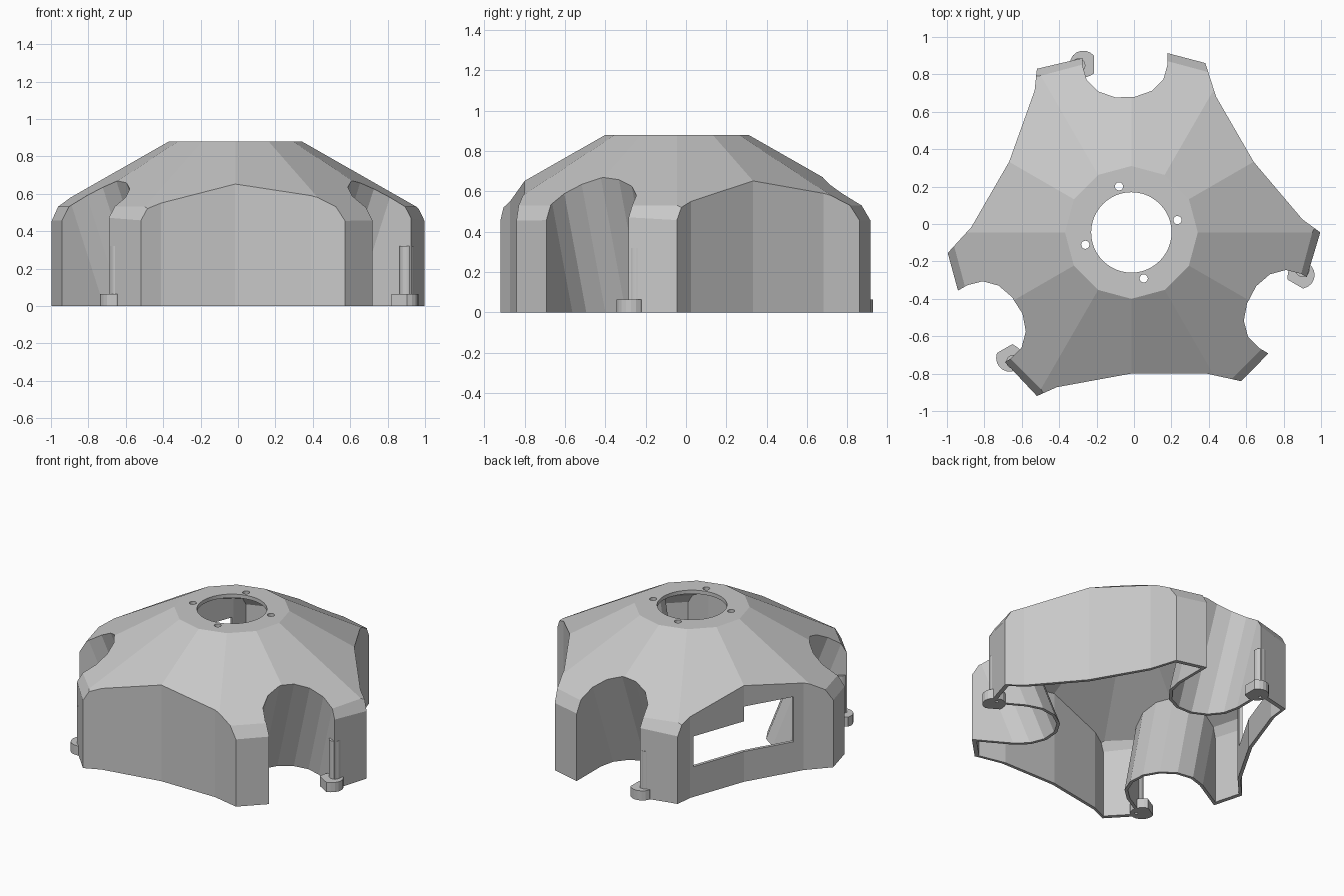
import bpy, bmesh
from math import sin, cos, radians, pi
from mathutils import Matrix, Vector

if "Cube" in bpy.data.objects:
    bpy.data.objects.remove(bpy.data.objects["Cube"])

grey = bpy.data.materials.new("light_grey")
grey.use_nodes = True
tone = (0.58, 0.58, 0.58, 1)
grey.diffuse_color = tone
grey.node_tree.nodes["Principled BSDF"].inputs["Base Color"].default_value = tone

CENTRE = Vector((-0.014, -0.045, 0))
SECTORS = (0, 120, 240)


def spin(angle):
    return Matrix.Rotation(radians(angle), 4, 'Z')


def finish(name, bm):
    bmesh.ops.recalc_face_normals(bm, faces=bm.faces)
    mesh = bpy.data.meshes.new(name)
    bm.to_mesh(mesh)
    bm.free()
    mesh.materials.append(grey)
    ob = bpy.data.objects.new(name, mesh)
    bpy.context.collection.objects.link(ob)
    return ob


def loft(name, low, high, z0, z1, angle=0):
    """Solid between two outlines with equal point counts."""
    bm = bmesh.new()
    a = [bm.verts.new((x, y, z0)) for x, y in low]
    b = [bm.verts.new((x, y, z1)) for x, y in high]
    n = len(a)
    bm.faces.new(a)
    bm.faces.new(b)
    for i in range(n):
        j = (i + 1) % n
        bm.faces.new((a[i], a[j], b[j], b[i]))
    bm.transform(spin(angle))
    return finish(name, bm)


def ring(x, y, r, n=24):
    return [(x + r * cos(2 * pi * i / n), y + r * sin(2 * pi * i / n)) for i in range(n)]


def prism(name, outline, z0, z1, angle=0):
    return loft(name, outline, outline, z0, z1, angle)


def boolean(ob, tool, op='DIFFERENCE'):
    mod = ob.modifiers.new("cut", 'BOOLEAN')
    mod.operation, mod.solver, mod.object = op, 'EXACT', tool
    deps = bpy.context.evaluated_depsgraph_get()
    mesh = bpy.data.meshes.new_from_object(ob.evaluated_get(deps))
    ob.modifiers.clear()
    ob.data = mesh
    bpy.data.objects.remove(tool)


def dome(thick, z0):
    """Convex faceted roof: twelve slopes, six arm bevels and a flat top."""
    bm = bmesh.new()
    bmesh.ops.create_cube(bm, size=3, matrix=Matrix.Translation((0, 0, 1.5 + z0)))
    planes = [(Vector((0, 0, 0.88)), Vector((0, 0, 1)))]
    for i in range(12):
        out = spin(15 + 30 * i) @ Vector((1, 0, 0))
        planes.append((out * 0.343 + Vector((0, 0, 0.88)), out * 0.59 + Vector((0, 0, 1))))
    for a in SECTORS:
        for side in (75, 105):
            out = spin(a + side) @ Vector((1, 0, 0))
            planes.append((out * 0.98 + Vector((0, 0, 0.45)), out * 0.08 + Vector((0, 0, 0.045))))
    for co, no in planes:
        no = no.normalized()
        res = bmesh.ops.bisect_plane(bm, geom=bm.verts[:] + bm.edges[:] + bm.faces[:],
                                     plane_co=co - no * thick, plane_no=no, clear_outer=True)
        edges = [e for e in res["geom_cut"] if isinstance(e, bmesh.types.BMEdge)]
        bmesh.ops.edgeloop_fill(bm, edges=edges)
    return finish("dome", bm)


def notch(r, y, n=7):
    """Round-backed slot outline, open towards the outside."""
    x = -0.034
    arc = [(x + r * cos(pi + pi * i / n), y + r * sin(pi + pi * i / n)) for i in range(n + 1)]
    return arc + [(x + r, 1.8), (x - r, 1.8)]


def solid(name, thick, z0):
    polar = [(1.01, 0), (0.918, 4.3), (0.755, 29.9), (0.856, 58.1),
             (0.988, 66.4), (0.978, 78.8), (0.968, 105.8)]
    k = 1 - thick * 1.12
    plan = [(k * r * cos(radians(a + s)), k * r * sin(radians(a + s)))
            for s in SECTORS for r, a in polar]
    ob = prism(name, plan, z0, 1.2)
    boolean(ob, dome(thick, z0 - 0.05), 'INTERSECT')
    r = 0.228 + thick * 0.8
    for s in SECTORS:
        # Leaning wheel slots, deeper at the bottom
        tilt = 0.37
        boolean(ob, loft("slot", notch(r, 0.7 - 0.2 * tilt), notch(r, 0.7 + 1.3 * tilt), -0.2, 1.3, s))
    return ob


# Thin-walled cover
cover = solid("cover_shell", 0, 0)
boolean(cover, solid("inside", 0.025, -0.1))

# Centre opening and four screw holes in the flat top
boolean(cover, prism("hole", ring(0, 0, 0.215, 48), 0.7, 1))
for a in range(15, 360, 90):
    boolean(cover, prism("hole", ring(0.255, 0, 0.022, 16), 0.7, 1, a))

# Stepped port in one side wall
for s0, s1, top in ((-0.375, 0.02, 0.41), (0, 0.335, 0.51)):
    box = [(0.62, s0), (1.1, s0), (1.1, s1), (0.62, s1)]
    boolean(cover, prism("port", box, 0.205, top, 150))
cover.location = CENTRE

# Mounting lugs with hollow posts, one beside each slot
for i, s in enumerate(SECTORS):
    x, y, r = -0.257, 0.9, 0.072
    tab = [(x + r * cos(radians(a)), y + r * sin(radians(a))) for a in range(60, 301, 20)]
    tab += [(x + 0.058, y - 0.05), (x + 0.058, y + 0.045)]
    lug = prism(f"mounting_lug_{i + 1}", tab, 0, 0.065, s)
    # The posts sit mostly within the slot wall
    px, py = x - 0.026, y - 0.007
    post = prism(f"mounting_post_{i + 1}", ring(px, py, 0.037), 0.065, 0.32, s)
    for part in (lug, post):
        boolean(part, prism("bore", ring(px, py, 0.017, 16), -0.1, 0.5, s))
        part.location = CENTRE
